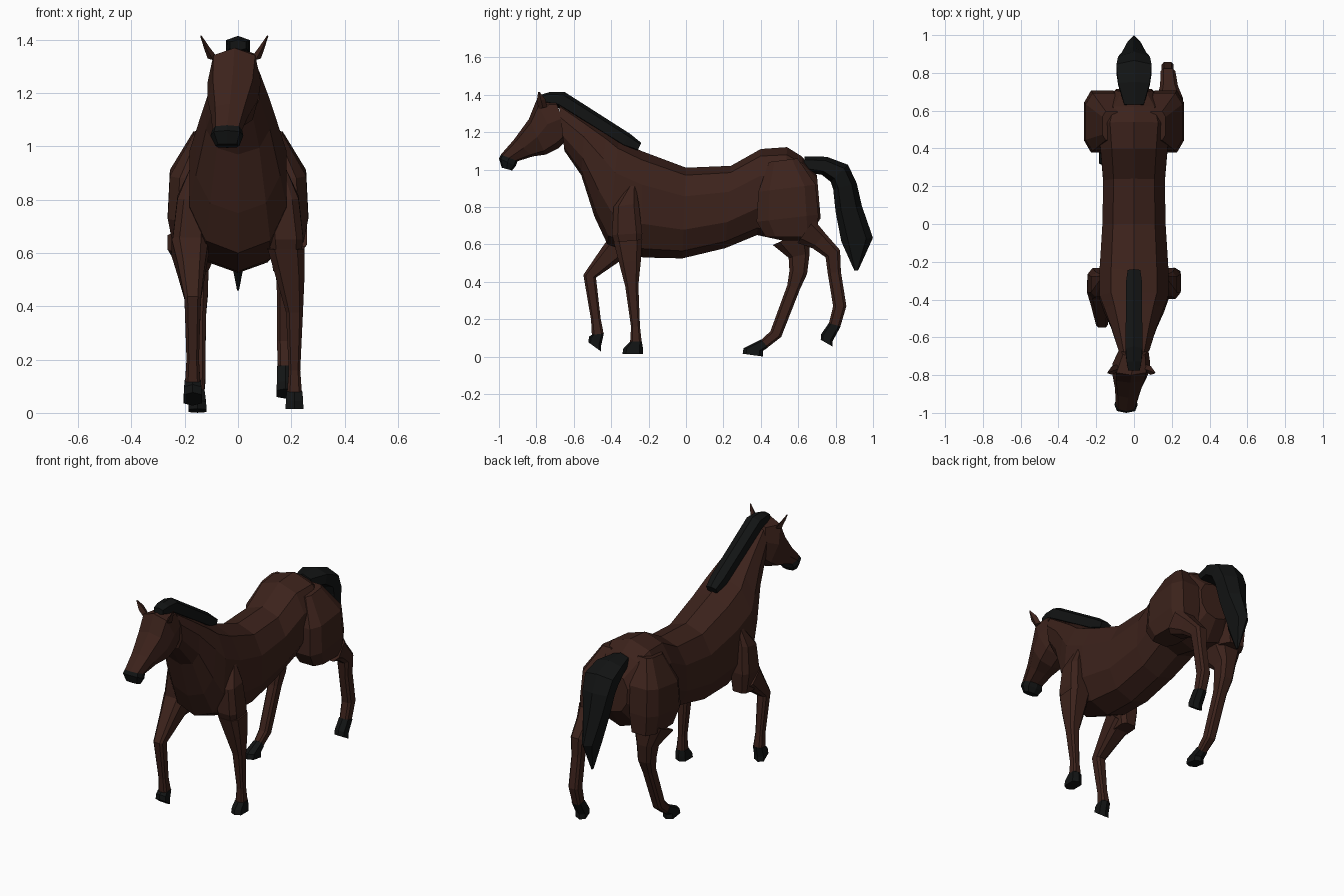
import bpy, bmesh, math

if "Cube" in bpy.data.objects:
    bpy.data.objects.remove(bpy.data.objects["Cube"])


def material(name, rgb):
    m = bpy.data.materials.new(name)
    m.diffuse_color = (*rgb, 1)
    m.use_nodes = True
    m.node_tree.nodes["Principled BSDF"].inputs["Base Color"].default_value = m.diffuse_color
    return m


BROWN = material("brown_coat", (0.045, 0.016, 0.011))
BLACK = material("black_hair", (0.006, 0.0068, 0.0068))


def loft(name, mat, sections, sides=8, power=0.7, turn=0.0):
    """Skin rounded-box rings; section = (y1, z1, y2, z2, half width, centre x)."""
    bm = bmesh.new()
    rings = []
    for y1, z1, y2, z2, hw, cx in sections:
        ring = []
        for i in range(sides):
            a = 2 * math.pi * i / sides + turn
            u, v = (math.copysign(abs(f) ** power, f) for f in (math.cos(a), math.sin(a)))
            ring.append(bm.verts.new((cx + hw * v, (y1 + y2 + u * (y1 - y2)) / 2,
                                      (z1 + z2 + u * (z1 - z2)) / 2)))
        rings.append(ring)
    for a, b in zip(rings, rings[1:]):
        for i in range(sides):
            j = (i + 1) % sides
            bm.faces.new((a[i], a[j], b[j], b[i]))
    bm.faces.new(rings[0])
    bm.faces.new(rings[-1])
    bmesh.ops.recalc_face_normals(bm, faces=bm.faces)
    mesh = bpy.data.meshes.new(name)
    bm.to_mesh(mesh)
    bm.free()
    mesh.materials.append(mat)
    ob = bpy.data.objects.new(name, mesh)
    bpy.context.collection.objects.link(ob)


def along(path, width, centre):
    """Sections square to a side-view path of (y, z, radius)."""
    out = []
    last = len(path) - 1
    for i, (y, z, r) in enumerate(path):
        a, b = path[max(i - 1, 0)], path[min(i + 1, last)]
        dy, dz = b[0] - a[0], b[1] - a[1]
        k = r / math.hypot(dy, dz)
        out.append((y + dz * k, z - dy * k, y - dz * k, z + dy * k,
                    width(i / last, r), centre(i / last)))
    return out


def leg(name, path, x_top, x_end, hoof):
    """Lower leg, then a hoof = (sole y, sole z, radius, pitch in degrees)."""
    rings = along(path, lambda t, r: r * .9, lambda t: x_top + (x_end - x_top) * min(1, t * 2))
    loft(name + "_leg", BROWN, rings, power=.55, turn=math.pi / 8)
    y, z, r, pitch = hoof
    dy, dz = r * math.cos(math.radians(pitch)), r * math.sin(math.radians(pitch))
    y1, z1, y2, z2, hw, x = rings[-1]
    sole = (y - dy, z - dz, y + dy, z + dz, .037, x)
    rim = (y - dy * .9, z - dz + .03, y + dy, z + dz + .03, .035, x)
    loft(name + "_hoof", BLACK, [(y1, z1, y2, z2, hw + .004, x), rim, sole], sides=6, power=.6)


# Barrel and neck, from rump to throat: top point, bottom point, half width
body = [(.70, .97, .72, .74, .10), (.62, 1.07, .64, .62, .17), (.54, 1.12, .52, .62, .20),
        (.40, 1.11, .38, .65, .185), (.24, 1.02, .21, .58, .17), (0, 1.01, -.02, .525, .175),
        (-.24, 1.10, -.23, .53, .19), (-.36, 1.16, -.42, .60, .19),
        (-.42, 1.20, -.49, .75, .165), (-.54, 1.27, -.56, .97, .125),
        (-.68, 1.36, -.65, 1.10, .085)]
loft("body", BROWN, [(*s, 0) for s in body], sides=10, power=.85)

# Head and muzzle, drifting sideways toward the nose
head = [(-.70, 1.37, -.62, 1.18, .075), (-.80, 1.37, -.68, 1.115, .10),
        (-.84, 1.27, -.75, 1.08, .095), (-.92, 1.16, -.82, 1.07, .07),
        (-.99, 1.08, -.90, 1.045, .056)]
muzzle = [head[-1], (-1, 1.06, -.91, 1.02, .062), (-.985, 1.01, -.93, .995, .045)]
for name, mat, part in (("head", BROWN, head), ("muzzle", BLACK, muzzle)):
    loft(name, mat, [(*s, .14 * (s[0] + .7)) for s in part])

# Ears
for s, label in ((-1, "left"), (1, "right")):
    loft("ear_" + label, BROWN, along(
        [(-.765, 1.33, .022), (-.775, 1.37, .024), (-.787, 1.415, .004)],
        lambda t, r: .02 - .017 * t, lambda t: s * (.08 + .045 * t) - .014), sides=4)

# Mane and tail
loft("mane", BLACK, along(
    [(-.775, 1.38, .02), (-.73, 1.38, .035), (-.67, 1.375, .045), (-.32, 1.155, .042),
     (-.25, 1.12, .025)], lambda t, r: .022 + .6 * r, lambda t: 0), sides=6)
loft("tail", BLACK, along(
    [(.63, 1.03, .04), (.74, 1.02, .05), (.82, .98, .065), (.85, .91, .065),
     (.87, .79, .072), (.915, .625, .085), (.91, .46, .01)],
    lambda t, r: .004 + .1 * math.sin(math.pi * (.1 + .9 * t) ** .75),
    lambda t: 0), sides=6, power=.8)

# Shoulders and thighs, mirrored
shoulder = [(-.30, .92, -.27, .92, .03, .15), (-.39, .80, -.25, .82, .065, .165),
            (-.40, .65, -.23, .66, .068, .18), (-.36, .53, -.24, .54, .05, .18)]
thigh = [(.44, 1.04, .60, 1.06, .05, .12), (.38, .88, .70, .92, .10, .16),
         (.37, .72, .715, .76, .10, .168), (.42, .64, .71, .64, .08, .17)]
for s, label in ((-1, "left"), (1, "right")):
    for name, part in (("shoulder_", shoulder), ("thigh_", thigh)):
        loft(name + label, BROWN, [(*p[:5], s * p[5]) for p in part],
             power=.55, turn=math.pi / 8)

# Lower legs, each at its own point of the stride
leg("front_right", [(-.31, .62, .08), (-.30, .51, .062), (-.29, .38, .037),
                    (-.27, .16, .025), (-.268, .08, .032)],
    .18, .212, (-.285, .015, .055, 0))
leg("front_left", [(-.33, .62, .08), (-.41, .54, .06), (-.515, .43, .036),
                   (-.482, .20, .027), (-.472, .12, .033)],
    -.18, -.17, (-.488, .052, .042, -36))
leg("rear_right", [(.64, .67, .08), (.71, .62, .055), (.785, .55, .045), (.793, .45, .037),
                   (.822, .27, .037), (.795, .17, .033)],
    .19, .178, (.752, .072, .037, -30))
leg("rear_left", [(.56, .64, .11), (.605, .54, .06), (.60, .45, .05), (.575, .37, .037),
                  (.48, .12, .034), (.42, .07, .028)],
    -.17, -.152, (.357, .008, .055, -8))
